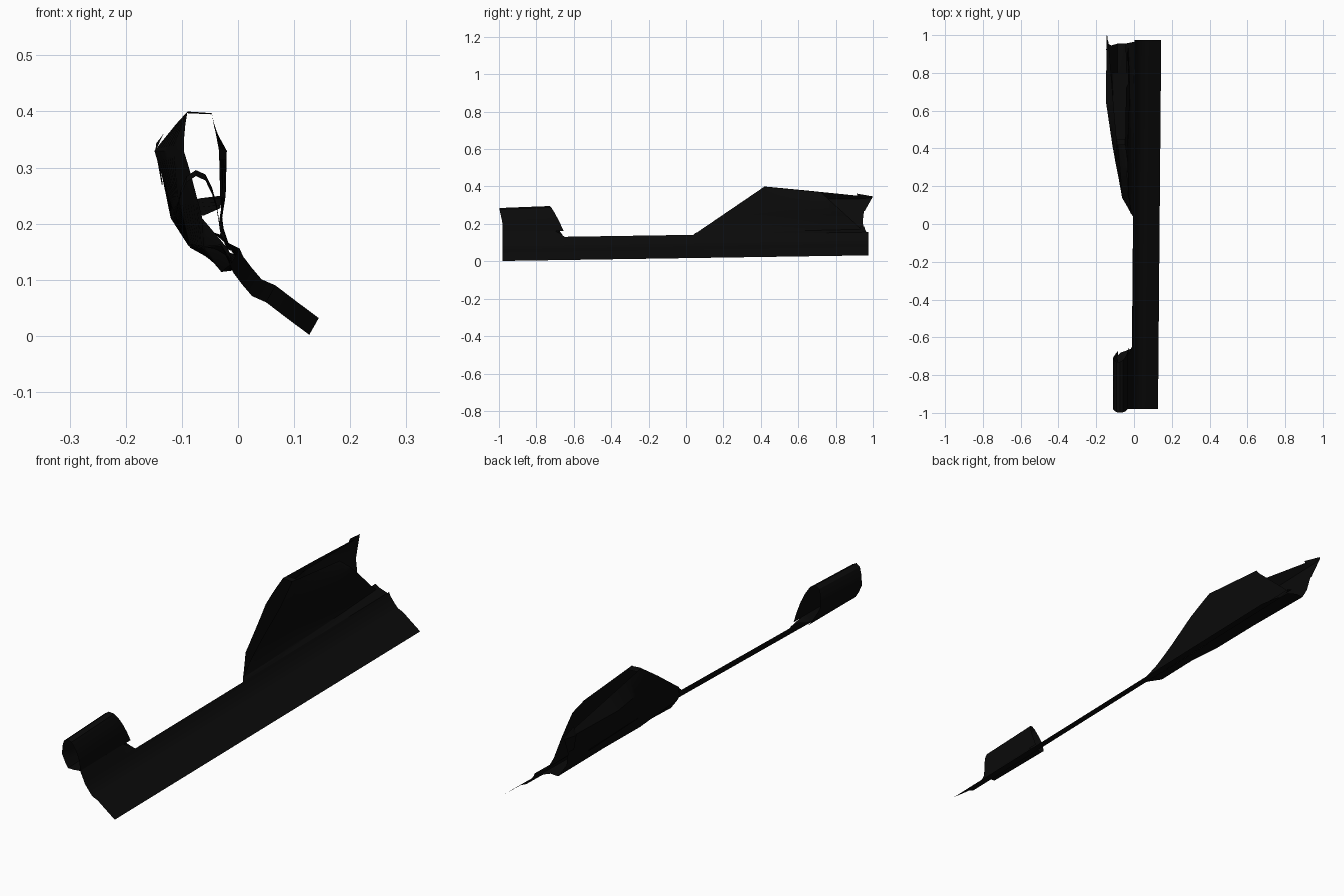
import bpy, bmesh
from mathutils import Vector

black = bpy.data.materials.new("satin_black")
black.diffuse_color = (0.003, 0.003, 0.003, 1)


def loft(name, sections, steps=8, clips=()):
    """Skin a thin panel through matching sections; each clip = (point, normal) removes the normal side."""
    rows = []
    for a, b in zip(sections, sections[1:]):
        for s in range(steps):
            rows.append([Vector(p).lerp(Vector(q), s / steps) for p, q in zip(a, b)])
    rows.append([Vector(p) for p in sections[-1]])
    bm = bmesh.new()
    grid = [[bm.verts.new(p) for p in row] for row in rows]
    for r0, r1 in zip(grid, grid[1:]):
        for i in range(len(r0) - 1):
            bm.faces.new((r0[i], r0[i + 1], r1[i + 1], r1[i]))
    for co, no in clips:
        bmesh.ops.bisect_plane(bm, geom=bm.verts[:] + bm.edges[:] + bm.faces[:],
                               plane_co=co, plane_no=no, clear_outer=True)
    bmesh.ops.recalc_face_normals(bm, faces=bm.faces[:])
    mesh = bpy.data.meshes.new(name)
    bm.to_mesh(mesh)
    bm.free()
    mesh.materials.append(black)
    ob = bpy.data.objects.new(name, mesh)
    bpy.context.collection.objects.link(ob)
    bpy.ops.object.select_all(action='DESELECT')
    ob.select_set(True)
    bpy.context.view_layer.objects.active = ob
    bpy.ops.object.shade_smooth_by_angle(angle=0.6)
    return ob


def at(y, pts):
    return [(x, y, z) for x, z in pts]


# Long sill panel: one section that drifts outward and up towards the rear
sill = [(0.127, 0.002), (0.088, 0.031), (0.05, 0.06), (0.025, 0.071),
        (0.008, 0.091), (-0.008, 0.112), (-0.014, 0.126)]


def sill_at(y):
    t = (y + 0.98) / 1.96
    return [(x + 0.017 * t, y, z + 0.03 * t) for x, z in sill]


loft("sill_panel", [sill_at(-0.98), sill_at(0), sill_at(0.975)])

# Shelves joining the sill to the two pillars
loft("front_shelf", [
    [sill_at(-0.98)[-1], (-0.03, -0.98, 0.16), (-0.06, -0.98, 0.157), (-0.085, -0.98, 0.157)],
    [sill_at(-0.71)[-1], (-0.03, -0.70, 0.163), (-0.06, -0.70, 0.160), (-0.09, -0.70, 0.165)],
    [sill_at(-0.65)[-1], (-0.016, -0.66, 0.14), (-0.04, -0.67, 0.155), (-0.07, -0.68, 0.16)]])
loft("rear_shelf", [
    [sill_at(0.04)[-1], (-0.012, 0.05, 0.152), (-0.02, 0.06, 0.155)],
    [sill_at(0.42)[-1], (-0.015, 0.42, 0.16), (-0.03, 0.42, 0.18)],
    [sill_at(0.965)[-1], (-0.03, 0.958, 0.172), (-0.045, 0.955, 0.185)]])

# Front pillar stub: arched tube with a raked rear edge
stub = [(-0.03, 0.16), (-0.033, 0.195), (-0.038, 0.225), (-0.046, 0.252), (-0.058, 0.277),
        (-0.075, 0.285), (-0.092, 0.274), (-0.102, 0.25), (-0.111, 0.21), (-0.098, 0.178),
        (-0.085, 0.157)]
front = [(x, -0.98 - max(0, z - 0.2) * 0.22, z) for x, z in stub]
back = [(x, -0.64, z + 0.014 * min(1, (z - 0.15) / 0.1)) for x, z in stub]
loft("front_pillar_stub", [front, back],
     clips=[(Vector((-0.075, -0.73, 0.296)), Vector((-0.05, 0.135, 0.06)))])

# Rear pillar: outer and inner walls share a long sloped leading edge
lead = (Vector((0, 0.42, 0.4)), Vector((0, -0.245, 0.36)))
tail = (Vector((0, 0.72, 0.37)), Vector((0, 0.2, 0.22)))
loft("rear_pillar_outer_wall", [
    at(0.06, [(-.012, .15), (-.025, .19), (-.033, .25), (-.036, .33), (-.047, .397)]),
    at(0.42, [(-.015, .16), (-.03, .2), (-.03, .25), (-.033, .33), (-.047, .398)]),
    at(0.72, [(-.022, .165), (-.03, .2), (-.022, .25), (-.02, .33), (-.042, .37)]),
    at(0.95, [(-.03, .172), (-.035, .2), (-.03, .25), (-.02, .33), (-.03, .35)])],
    clips=[lead, tail])

loft("rear_pillar_inner_wall", [
    at(0.06, [(-.02, .4), (-.02, .33), (-.02, .25), (-.018, .158), (-.01, .13), (.004, .115)]),
    at(0.14, [(-.06, .4), (-.065, .33), (-.065, .25), (-.062, .158), (-.03, .114), (.002, .118)]),
    at(0.42, [(-.09, .4), (-.115, .33), (-.108, .25), (-.085, .157), (-.045, .135), (0, .125)]),
    at(0.65, [(-.11, .378), (-.149, .33), (-.118, .23), (-.085, .16), (-.05, .148), (0, .135)]),
    [(-.132, .925, .35), (-.145, .96, .335), (-.12, .945, .21),
     (-.088, .955, .16), (-.055, .955, .162), (-.005, .96, .145)]],
    clips=[lead])

# Thin bridge across the peak of the rear pillar
loft("rear_pillar_bridge", [
    at(0.418, [(-.047, .397), (-.09, .4)]), at(0.45, [(-.047, .395), (-.092, .397)])], steps=1)

# Pointed tab at the rear end of the inner wall
loft("rear_tab", [
    [(-.132, .915, .362), (-.147, .92, .33), (-.136, .92, .27)],
    [(-.142, .999, .347), (-.146, .998, .343), (-.134, .957, .27)]], steps=2)

# Inner floor plate of the rear pillar
loft("rear_floor", [
    at(0.45, [(-.031, .228), (-.06, .215), (-.1, .21)]),
    at(0.8, [(-.03, .25), (-.07, .245), (-.12, .215)])], steps=4)
